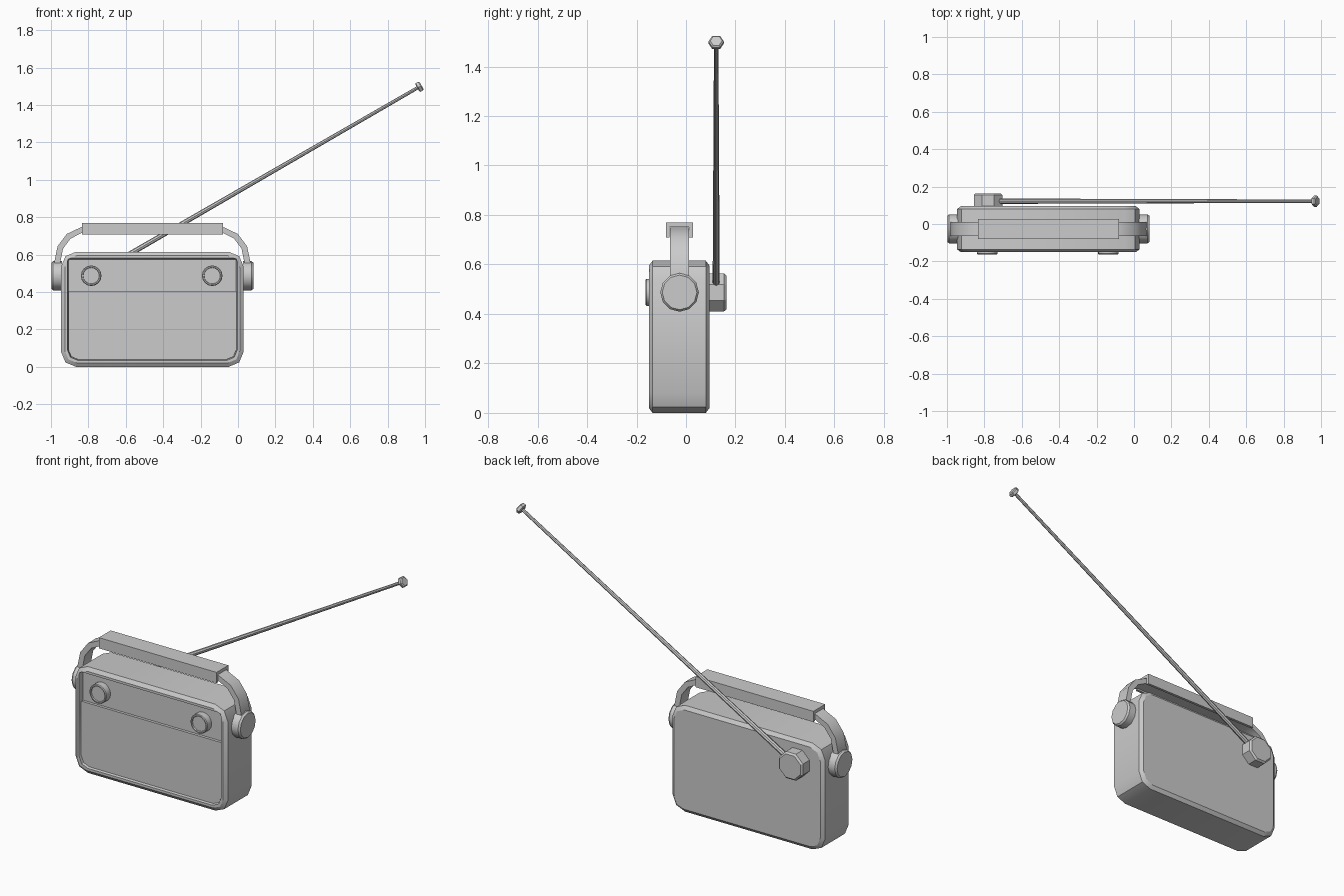
import bpy
import bmesh
from math import sin, cos, pi, radians
from mathutils import Vector, Matrix

if "Cube" in bpy.data.objects:
    bpy.data.objects.remove(bpy.data.objects["Cube"])

CX = -0.458          # middle of the radio case in x
KNOB_Z = 0.487


def loft(name, rings, smooth=True):
    """Skin a list of equal-length point rings and cap both ends."""
    bm = bmesh.new()
    loops = [[bm.verts.new(p) for p in ring] for ring in rings]
    n = len(loops[0])
    for a, b in zip(loops, loops[1:]):
        for i in range(n):
            j = (i + 1) % n
            bm.faces.new((a[i], a[j], b[j], b[i]))
    bm.faces.new(loops[0][::-1])
    bm.faces.new(loops[-1])
    bmesh.ops.recalc_face_normals(bm, faces=bm.faces)
    mesh = bpy.data.meshes.new(name)
    bm.to_mesh(mesh)
    bm.free()
    ob = bpy.data.objects.new(name, mesh)
    bpy.context.collection.objects.link(ob)
    if smooth:
        bpy.ops.object.select_all(action='DESELECT')
        ob.select_set(True)
        bpy.context.view_layer.objects.active = ob
        bpy.ops.object.shade_smooth_by_angle(angle=radians(32))
    return ob


def rounded(y, hw, z0, z1, r_bottom, r_top):
    """Rounded rectangle in the xz plane, two segments per corner."""
    pts = []
    for sx, z, sz, r, start in ((1, z0, 1, r_bottom, -90), (1, z1, -1, r_top, 0),
                                (-1, z1, -1, r_top, 90), (-1, z0, 1, r_bottom, 180)):
        for k in range(3):
            a = radians(start + 45 * k)
            pts.append((CX + sx * (hw - r) + r * cos(a), y, z + sz * r + r * sin(a)))
    return pts


def turned(name, profile, sides, origin, axis, phase=0.0):
    """Revolve (radius, height) pairs about an axis through origin."""
    rot = Vector(axis).to_track_quat('Z', 'Y').to_matrix().to_4x4()
    m = Matrix.Translation(origin) @ rot
    rings = [[m @ Vector((r * cos(2 * pi * (i + phase) / sides),
                          r * sin(2 * pi * (i + phase) / sides), h))
              for i in range(sides)] for r, h in profile]
    return loft(name, rings)


# Case with chamfered edges and a recessed front
HW, H, R = 0.488, 0.615, 0.08


def case_ring(inset, y, r_top=None):
    r = R - inset * 0.7
    return rounded(y, HW - inset, inset, H - inset, r, r if r_top is None else r_top)


loft("case", [case_ring(0.02, 0.095), case_ring(0.0, 0.08), case_ring(0.0, -0.135),
              case_ring(0.02, -0.15), case_ring(0.034, -0.15, 0.01),
              case_ring(0.04, -0.122, 0.01)])

# Speaker panel, standing forward of the control strip
loft("speaker_panel", [rounded(y, HW - 0.039, 0.039, 0.405, 0.053, 0.002)
                       for y in (-0.12, -0.138)])

# Control knobs on the front
for side, x in (("left", -0.785), ("right", -0.138)):
    turned("control_knob_" + side,
           [(0.055, 0), (0.055, 0.039), (0.051, 0.043), (0.045, 0.043), (0.043, 0.036)],
           16, (x, -0.12, KNOB_Z), (0, -1, 0))

# Handle pivots on both ends
for side, s in (("left", -1), ("right", 1)):
    turned("handle_pivot_" + side, [(0.078, 0), (0.078, 0.046), (0.070, 0.056)],
           12, (CX + s * 0.484, -0.026, KNOB_Z), (s, 0, 0))

# Strap bent over the top as a flat band
half = [(-0.508, 0.48), (-0.508, 0.56), (-0.492, 0.638), (-0.447, 0.698), (-0.375, 0.733)]
path = [Vector(p) for p in half] + [Vector((-x, z)) for x, z in reversed(half)]
rings = []
for i, p in enumerate(path):
    t = (path[min(i + 1, len(path) - 1)] - path[max(i - 1, 0)]).normalized()
    n = Vector((-t.y, t.x)) * 0.016
    rings.append([(CX + q.x, y, q.y) for q, y in
                  ((p + n, -0.065), (p + n, 0.012), (p - n, 0.012), (p - n, -0.065))])
loft("handle_strap", rings)

# Grip as a channel over the strap
section = [(-0.080, 0.708), (-0.080, 0.770), (0.028, 0.770), (0.028, 0.708),
           (0.013, 0.708), (0.013, 0.752), (-0.066, 0.752), (-0.066, 0.708)]
loft("handle_grip", [[(CX + x, y, z) for y, z in section] for x in (-0.377, 0.377)], False)

# Aerial: hub on the back, tapering rod and end cap
HUB = Vector((-0.78, 0.122, KNOB_Z))
aim = Vector((cos(radians(30)), 0, sin(radians(30))))
turned("aerial_hub", [(0.083, 0), (0.083, 0.062), (0.073, 0.072)],
       8, (HUB.x, 0.092, HUB.z), (0, 1, 0), 0.5)
turned("aerial_rod", [(0.0145, 0.03), (0.009, 2.015)], 8, HUB, aim)
turned("aerial_cap", [(0.024, 2.008), (0.031, 2.013), (0.031, 2.028), (0.024, 2.034)],
       6, HUB, aim, 0.0 if abs(aim.y) > 0 else 0.5 * 0)
